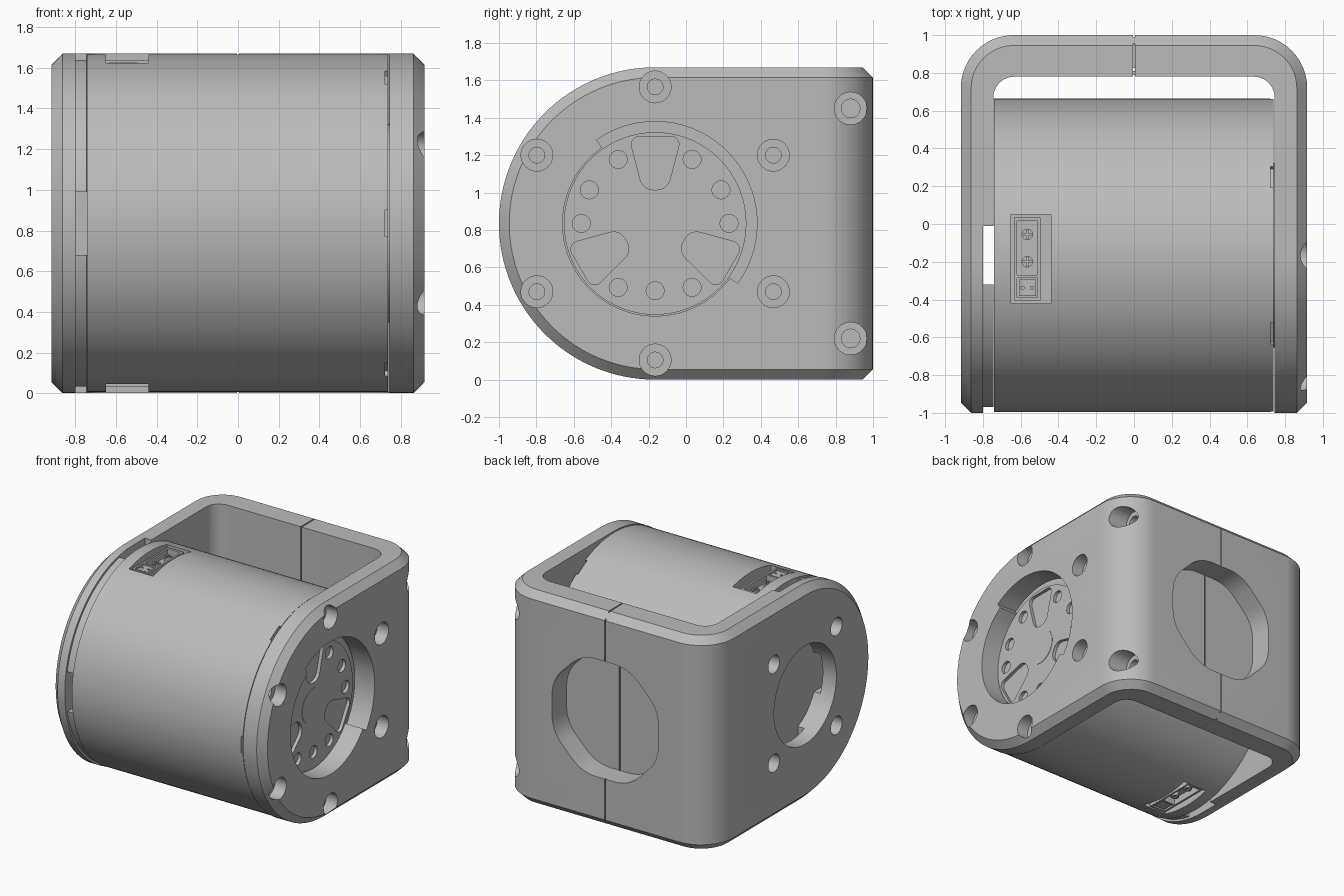
import bpy, bmesh, math
from mathutils import Vector, Matrix

if "Cube" in bpy.data.objects:
    bpy.data.objects.remove(bpy.data.objects["Cube"])

CY, CZ = -0.165, 0.835      # shaft axis
W, R, C = 0.917, 0.835, 0.055   # half width, outer radius, chamfer

grey = bpy.data.materials.new("plain grey")
grey.use_nodes = True
grey.diffuse_color = (0.5, 0.5, 0.5, 1)
grey.node_tree.nodes["Principled BSDF"].inputs["Base Color"].default_value = (0.5, 0.5, 0.5, 1)


def finish(name, bm):
    bmesh.ops.recalc_face_normals(bm, faces=bm.faces)
    me = bpy.data.meshes.new(name)
    bm.to_mesh(me)
    bm.free()
    me.materials.append(grey)
    ob = bpy.data.objects.new(name, me)
    bpy.context.collection.objects.link(ob)
    return ob


def box(name, x, y, z):
    bm = bmesh.new()
    bmesh.ops.create_cube(bm, size=1)
    for v in bm.verts:
        for i, (a, b) in enumerate((x, y, z)):
            v.co[i] = a if v.co[i] < 0 else b
    return finish(name, bm)


def prism(name, pts, a, b, axis="X"):
    """Extrude a 2D outline along x (points are y, z) or z (points are x, y)."""
    put = (lambda p, d: (d, p[0], p[1])) if axis == "X" else (lambda p, d: (p[0], p[1], d))
    bm = bmesh.new()
    lo = [bm.verts.new(put(p, a)) for p in pts]
    hi = [bm.verts.new(put(p, b)) for p in pts]
    bm.faces.new(lo)
    bm.faces.new(hi)
    n = len(pts)
    for i in range(n):
        j = (i + 1) % n
        bm.faces.new((lo[i], lo[j], hi[j], hi[i]))
    return finish(name, bm)


def arc(r, a, b, n=32, cx=CY, cy=CZ):
    angles = [math.radians(a + (b - a) * i / n) for i in range(n + 1)]
    return [(cx + r * math.cos(t), cy + r * math.sin(t)) for t in angles]


def disc(name, r, a, b, y=CY, z=CZ, n=48):
    return prism(name, arc(r, 0, 360, n, y, z)[:-1], a, b)


def rounded(pts, r, n=6):
    """Round every corner of a polygon."""
    out = []
    pts = [Vector(p) for p in pts]
    for i, p in enumerate(pts):
        u, v = (pts[i - 1] - p).normalized(), (pts[(i + 1) % len(pts)] - p).normalized()
        w = math.sin(u.angle(v) / 2)
        for k in range(n + 1):
            t = k / n
            f, g, h = (1 - t) ** 2, 2 * w * t * (1 - t), t * t
            out.append(((p + u * r) * f + p * g + (p + v * r) * h) / (f + g + h))
    return out


def cut(ob, cutters):
    bpy.context.view_layer.objects.active = ob
    for c in cutters:
        m = ob.modifiers.new("cut", "BOOLEAN")
        m.operation, m.solver, m.object = "DIFFERENCE", "EXACT", c
        bpy.ops.object.modifier_apply(modifier=m.name)
        bpy.data.objects.remove(c)


def polar(r, deg):
    t = math.radians(deg)
    return CY + r * math.cos(t), CZ + r * math.sin(t)


# Bracket: chamfered outer solid from a hull
bm = bmesh.new()
for s in (-1, 1):
    for y, z in arc(R - C, 90, 270, 64):
        bm.verts.new((s * W, y, z))
    for y, z in arc(R, 90, 270, 64):
        bm.verts.new((s * (W - C), y, z))
    for r, inset in ((0.28, C), (0.28 - C, 0)):
        for x, y in arc(r, 0, 90, 12, W - 0.28, 0.72):
            for z in (inset, 2 * R - inset):
                bm.verts.new((s * x, y, z))
hull = bmesh.ops.convex_hull(bm, input=bm.verts)
bmesh.ops.delete(bm, geom=list({g for g in hull["geom_interior"] + hull["geom_unused"]
                                if isinstance(g, bmesh.types.BMVert)}), context="VERTS")
bmesh.ops.dissolve_limit(bm, angle_limit=0.005, verts=bm.verts, edges=bm.edges)
bracket = finish("bracket", bm)

# Inner space of the bracket
inner = prism("inner_cutter", rounded([(-0.745, -1.5), (0.745, -1.5), (0.745, 0.78), (-0.745, 0.78)], 0.11),
              -0.5, 2.2, "Z")
cuts = [inner]

# Right plate: horn opening, widened sector, bolt counterbores
cuts.append(disc("horn_cutter", 0.495, 0.7, 1.1, n=72))
cuts.append(prism("sector_cutter", arc(0.545, -36, 125) + arc(0.45, 125, -36), 0.7, 1.1))
for k in range(6):
    y, z = polar(0.73, 30 + 60 * k)
    cuts.append(disc("bore_cutter", 0.085, 0.82, 1.1, y, z, 32))
    cuts.append(disc("bolt_cutter", 0.042, 0.77, 1.1, y, z, 24))
for z in (0.22, 1.45):
    cuts.append(disc("corner_bore_cutter", 0.087, 0.74, 1.1, 0.88, z, 32))
    cuts.append(disc("corner_bolt_cutter", 0.05, 0.66, 1.1, 0.88, z, 24))

# Left plate: opening, four holes, crossed cable channels, stepped rim
cuts.append(disc("left_opening_cutter", 0.385, -1.1, -0.7, n=64))
for k in range(4):
    cuts.append(disc("left_hole_cutter", 0.07, -1.1, -0.77, *polar(0.547, 45 + 90 * k), 32))
cuts.append(box("channel_cutter", (-0.8, -0.7), (CY - 0.155, CY + 0.155), (-0.2, 2)))
cuts.append(box("channel_cutter", (-0.8, -0.7), (-1.2, 0.7), (CZ - 0.155, CZ + 0.155)))
rim = box("rim_cutter", (-0.8, -0.7), (-1.2, CY), (-0.2, 2))
cut(rim, [disc("rim_core", 0.818, -0.9, -0.6, n=96)])
cuts.append(rim)

# Back wall: rounded recess and centre seam
h, q = 0.46, 0.2
octagon = [(-h, -q), (-q, -h), (q, -h), (h, -q), (h, q), (q, h), (-q, h), (-h, q)]
recess = prism("recess_cutter", rounded([(a, b + CZ) for a, b in octagon], 0.12), 0.82, 1.1)
recess.data.transform(Matrix(((0, 1, 0, 0), (1, 0, 0, 0), (0, 0, 1, 0), (0, 0, 0, 1))))
recess.data.flip_normals()
cuts.append(recess)
for y in ((0.99, 1.1), (0.7, 0.79), (0.81, 0.825)):
    cuts.append(box("seam_cutter", (-0.005, 0.005), y, (-0.2, 2)))
for z in ((-0.1, 0.01), (2 * R - 0.01, 1.8)):
    cuts.append(box("seam_cutter", (-0.005, 0.005), (0.7, 1.1), z))
cut(bracket, cuts)

# Motor body with edge notches and connector pockets
body = disc("motor_body", 0.83, -0.742, 0.738, n=128)
cuts = []
for k in range(6):
    notch = box("notch_cutter", (0.722, 0.8), (0.8, 0.9), (-0.065, 0.065))
    notch.data.transform(Matrix.Translation((0, CY, CZ)) @ Matrix.Rotation(math.radians(60 * k), 4, "X"))
    cuts.append(notch)


def flip(z, top):
    return z if top else tuple(sorted(2 * CZ - v for v in z))


for top in (True, False):
    cuts.append(box("pocket_cutter", (-0.65, -0.44), (-0.42, 0.05), flip((1.55, 1.8), top)))
cut(body, cuts)

# Connector housings, screw posts and sockets
for top in (True, False):
    side = "top" if top else "bottom"
    frame = box(side + "_connector_frame", (-0.635, -0.495), (-0.405, 0.035), flip((1.54, 1.625), top))
    cut(frame, [box("frame_cutter", (-0.62, -0.51), (-0.27, 0.015), flip((1.57, 1.7), top)),
                box("socket_cutter", (-0.62, -0.51), (-0.39, -0.285), flip((1.59, 1.7), top))])
    socket = box(side + "_socket", (-0.61, -0.52), (-0.38, -0.295), flip((1.58, 1.62), top))
    cut(socket, [box("pin_cutter", (x - 0.008, x + 0.008), (-0.345, -0.33), flip((1.6, 1.7), top))
                 for x in (-0.59, -0.54)])
    for i, y in enumerate((-0.055, -0.2)):
        post = prism(f"{side}_screw_{i + 1}", arc(0.03, 0, 360, 24, -0.565, y)[:-1],
                     *flip((1.56, 1.61), top), "Z")
        cut(post, [box("slot_cutter", (-0.6, -0.53), (y - 0.005, y + 0.005), flip((1.6, 1.7), top)),
                   box("slot_cutter", (-0.57, -0.56), (y - 0.04, y + 0.04), flip((1.6, 1.7), top))])

# Output horn with hub ring, bolt holes and three tapered windows
horn = disc("output_horn", 0.488, 0.73, 0.768, n=72)
cuts = [disc("horn_hole_cutter", 0.048, 0.742, 0.9, *polar(0.36 if a == 270 else 0.395, a), 24)
        for a in (0, 27, 60, 120, 153, 180, 240, 270, 300)]
window = rounded([(-0.14, 0.465), (0.14, 0.465), (0.065, 0.18), (-0.065, 0.18)], 0.055)
for k in range(3):
    w = prism("window_cutter", window, 0.742, 0.9)
    w.data.transform(Matrix.Translation((0, CY, CZ)) @ Matrix.Rotation(math.radians(120 * k), 4, "X"))
    cuts.append(w)
cut(horn, cuts)
disc("horn_hub", 0.14, 0.74, 0.771)

# Smooth curved walls, keep edges crisp
bpy.ops.object.select_all(action="DESELECT")
for ob in bpy.context.scene.objects:
    if ob.type == "MESH" and grey.name in ob.data.materials:
        ob.select_set(True)
        bpy.context.view_layer.objects.active = ob
bpy.ops.object.shade_smooth_by_angle(angle=math.radians(25))
